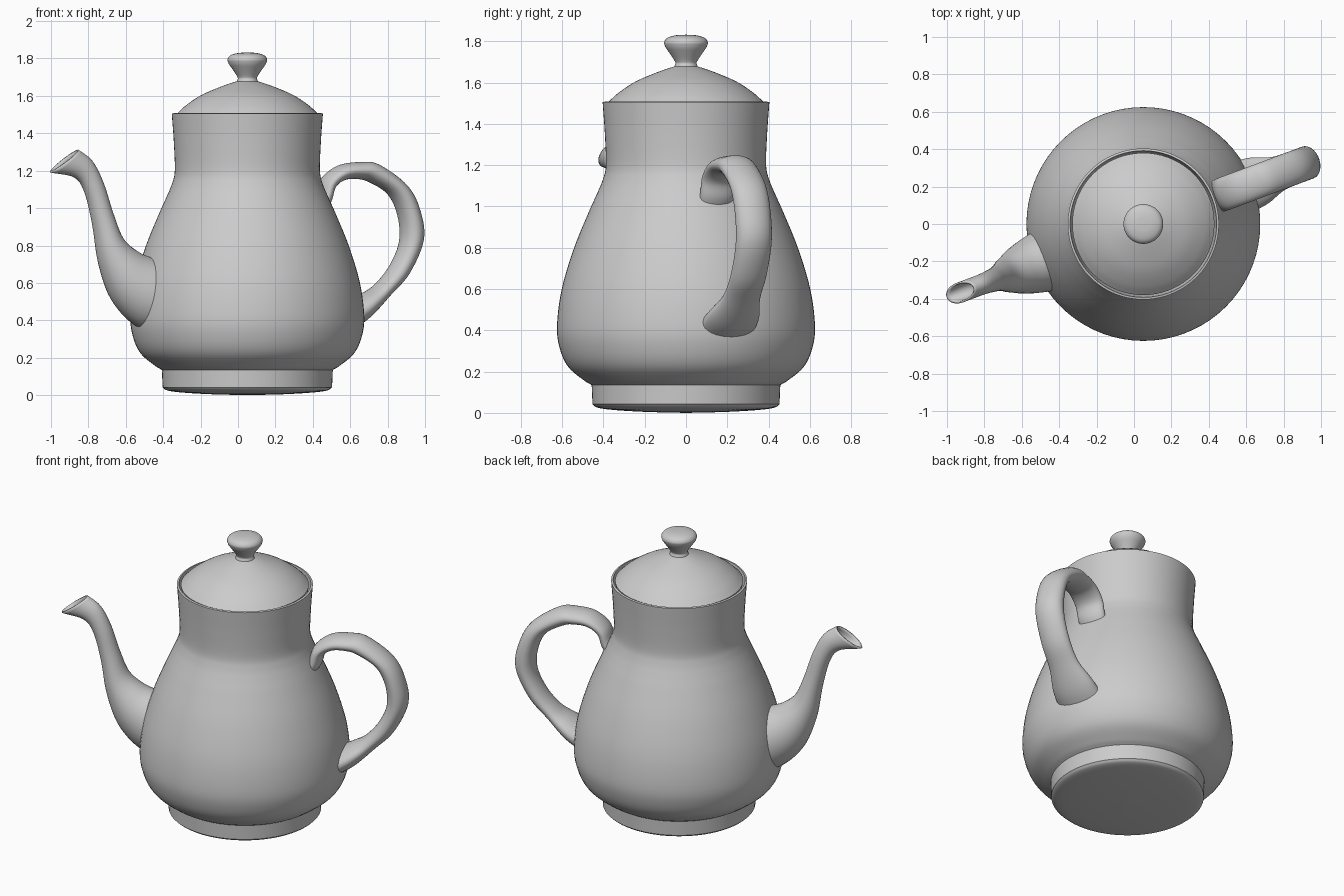
import bpy, bmesh, math
from mathutils import Vector

if "Cube" in bpy.data.objects:
    bpy.data.objects.remove(bpy.data.objects["Cube"])

AXIS_X = 0.05                   # body axis
TURN = math.radians(20.5)       # handle and spout lie in a plane turned about z


def spline(pts, n):
    """Catmull-Rom curve through points of any dimension."""
    p = [Vector(q) for q in pts]
    p = [2 * p[0] - p[1]] + p + [2 * p[-1] - p[-2]]
    out = []
    for a, b, c, d in zip(p, p[1:], p[2:], p[3:]):
        for i in range(n):
            t = i / n
            out.append(0.5 * (2 * b + (c - a) * t + (2 * a - 5 * b + 4 * c - d) * t * t
                              + (3 * b - a - 3 * c + d) * t ** 3))
    return out + [p[-2]]


def skin(name, rings, cap_start=False, cap_end=False):
    """Join closed rings of points into a smooth surface."""
    bm = bmesh.new()
    rows = [[bm.verts.new(v) for v in r] for r in rings]
    n = len(rows[0])
    for a, b in zip(rows, rows[1:]):
        for i in range(n):
            j = (i + 1) % n
            bm.faces.new((a[i], a[j], b[j], b[i]))
    if cap_start:
        bm.faces.new(rows[0])
    if cap_end:
        bm.faces.new(rows[-1])
    bmesh.ops.remove_doubles(bm, verts=bm.verts, dist=1e-5)
    bmesh.ops.recalc_face_normals(bm, faces=bm.faces)
    me = bpy.data.meshes.new(name)
    bm.to_mesh(me)
    bm.free()
    ob = bpy.data.objects.new(name, me)
    bpy.context.collection.objects.link(ob)
    bpy.ops.object.select_all(action='DESELECT')
    ob.select_set(True)
    bpy.context.view_layer.objects.active = ob
    bpy.ops.object.shade_smooth_by_angle(angle=math.radians(40))
    return ob


def lathe(name, sections, n=72):
    """Revolve (radius, z) sections; each section is smooth, joints are corners."""
    rings = []
    for sec in sections:
        for r, z in spline(sec, 5):
            rings.append([(AXIS_X + r * math.cos(2 * math.pi * i / n),
                           r * math.sin(2 * math.pi * i / n), z) for i in range(n)])
    return skin(name, rings)


def tube(name, pairs, caps, n=32):
    """Oval tube from (inner x, z, outer x, z, half width) rows read in the front view."""
    rings = []
    for xa, za, xb, zb, w in [tuple(v) for v in spline(pairs, 6)]:
        ring = []
        for i in range(n):
            t = 2 * math.pi * i / n
            k = 0.5 + 0.5 * math.cos(t)
            s = (xa + (xb - xa) * k - AXIS_X) / math.cos(TURN)
            d = w * math.sin(t)
            ring.append((AXIS_X + s * math.cos(TURN) - d * math.sin(TURN),
                         s * math.sin(TURN) + d * math.cos(TURN),
                         za + (zb - za) * k))
        rings.append(ring)
    return skin(name, rings, caps, caps)


# pear-shaped body with foot and rim
lathe("body", [
    [(0, 0.0), (0.2, 0.005), (0.36, 0.015), (0.43, 0.026), (0.453, 0.042)],
    [(0.453, 0.042), (0.455, 0.09), (0.457, 0.135)],
    [(0.457, 0.135), (0.495, 0.158), (0.57, 0.222), (0.611, 0.31), (0.625, 0.42),
     (0.602, 0.6), (0.542, 0.8), (0.468, 0.98), (0.432, 1.06), (0.403, 1.13),
     (0.388, 1.2), (0.393, 1.35), (0.404, 1.505)],
    [(0.404, 1.505), (0.392, 1.508)],
    [(0.392, 1.508), (0.385, 1.46), (0.375, 1.4)]])

# domed lid
lathe("lid", [
    [(0, 1.47), (0.375, 1.47)],
    [(0.375, 1.47), (0.38, 1.502)],
    [(0.38, 1.502), (0.33, 1.548), (0.25, 1.602), (0.15, 1.646), (0.06, 1.677), (0, 1.69)]])

# lid knob
lathe("lid_knob", [
    [(0.065, 1.66), (0.054, 1.685), (0.055, 1.705), (0.1, 1.772)],
    [(0.1, 1.772), (0.106, 1.795), (0.09, 1.817), (0.05, 1.829), (0, 1.832)]])

# handle
tube("handle", [
    (0.43, 0.94, 0.35, 0.96, 0.085), (0.487, 1.03, 0.42, 1.07, 0.088),
    (0.512, 1.11, 0.455, 1.16, 0.09), (0.568, 1.15, 0.54, 1.228, 0.09),
    (0.64, 1.155, 0.65, 1.246, 0.09), (0.70, 1.14, 0.75, 1.233, 0.09),
    (0.805, 1.075, 0.9, 1.12, 0.09), (0.86, 0.96, 0.968, 0.985, 0.09),
    (0.868, 0.82, 0.986, 0.83, 0.09), (0.815, 0.69, 0.91, 0.65, 0.09),
    (0.735, 0.59, 0.805, 0.53, 0.095), (0.66, 0.54, 0.69, 0.41, 0.13),
    (0.57, 0.49, 0.59, 0.34, 0.145)], True)

# hollow spout with slanted mouth
spout = tube("spout", [
    (-0.42, 0.35, -0.38, 0.69, 0.165), (-0.54, 0.38, -0.45, 0.72, 0.155),
    (-0.66, 0.51, -0.54, 0.757, 0.125), (-0.73, 0.70, -0.626, 0.834, 0.087),
    (-0.766, 0.915, -0.68, 0.97, 0.06), (-0.81, 1.09, -0.73, 1.13, 0.05),
    (-0.87, 1.172, -0.787, 1.245, 0.045), (-1.0, 1.2, -0.86, 1.305, 0.045)], False)
wall = spout.modifiers.new("wall", 'SOLIDIFY')
wall.thickness = 0.01
wall.offset = -1
